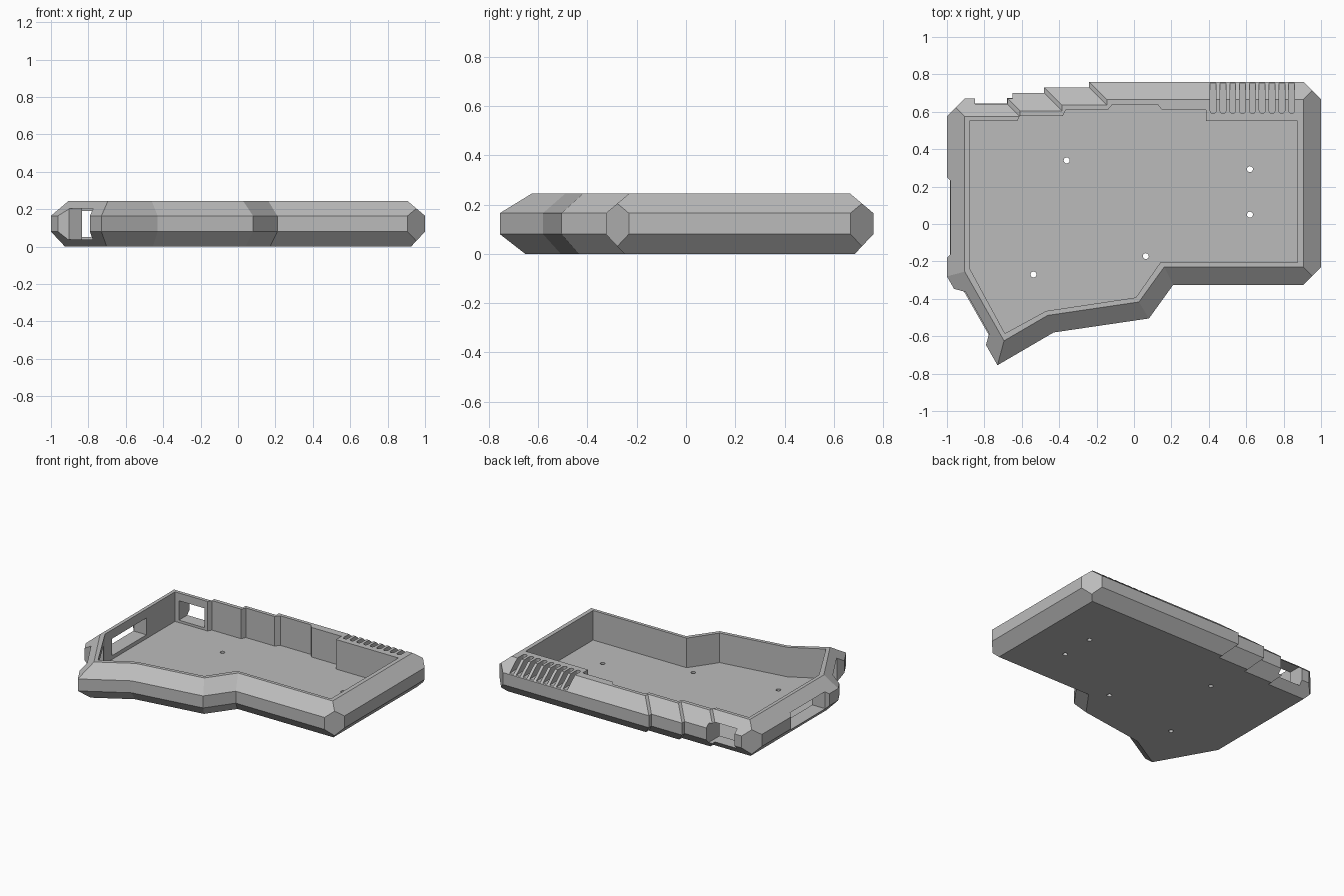
import bpy, bmesh, math
from mathutils import Vector

if "Cube" in bpy.data.objects:
    bpy.data.objects.remove(bpy.data.objects["Cube"])

grey = bpy.data.materials.new("case_grey")
grey.diffuse_color = (0.5, 0.5, 0.5, 1)
grey.use_nodes = True
grey.node_tree.nodes["Principled BSDF"].inputs["Base Color"].default_value = grey.diffuse_color


def inset(pts, d):
    """Mitred inward offset of a counter-clockwise outline."""
    p = [Vector(q) for q in pts]
    out = []
    for i, b in enumerate(p):
        u = (b - p[i - 1]).normalized()
        v = (p[(i + 1) % len(p)] - b).normalized()
        n1, n2 = Vector((-u.y, u.x)), Vector((-v.y, v.x))
        out.append(b + (n1 + n2) * d / (1 + n1.dot(n2)))
    return out


def loft(name, levels):
    """Closed solid through matching outlines given as (z, points)."""
    bm = bmesh.new()
    rings = [[bm.verts.new((p[0], p[1], z)) for p in pts] for z, pts in levels]
    bm.faces.new(rings[0][::-1])
    bm.faces.new(rings[-1])
    n = len(rings[0])
    for a, b in zip(rings, rings[1:]):
        for i in range(n):
            j = (i + 1) % n
            bm.faces.new((a[i], a[j], b[j], b[i]))
    bmesh.ops.recalc_face_normals(bm, faces=bm.faces)
    me = bpy.data.meshes.new(name)
    bm.to_mesh(me)
    bm.free()
    ob = bpy.data.objects.new(name, me)
    bpy.context.collection.objects.link(ob)
    me.materials.append(grey)
    return ob


def cut(pts, z0, z1):
    """Subtract a vertical prism from the case."""
    tool = loft("cutter", [(z0, pts), (z1, pts)])
    tool.hide_render = True
    mod = case.modifiers.new("cut", 'BOOLEAN')
    mod.operation, mod.solver, mod.object = 'DIFFERENCE', 'EXACT', tool
    dg = bpy.context.evaluated_depsgraph_get()
    me = bpy.data.meshes.new_from_object(case.evaluated_get(dg))
    case.modifiers.clear()
    case.data = me
    bpy.data.objects.remove(tool)


# Outer shell: widest in the middle, bevelled towards top and bottom
outline = [(-0.73, -0.755), (-0.43, -0.58), (0.08, -0.505), (0.21, -0.325),
           (1, -0.325), (1, 0.76), (-0.24, 0.76), (-0.24, 0.73),
           (-0.48, 0.73), (-0.48, 0.70), (-0.705, 0.70), (-0.705, 0.67),
           (-1, 0.67), (-1, -0.28)]
case = loft("keyboard_case", [(0, inset(outline, 0.075)), (0.08, outline),
                              (0.165, outline), (0.245, inset(outline, 0.095))])

# Open tray
FLOOR = 0.035
cut([(-0.69, -0.585), (-0.47, -0.465), (0.01, -0.393), (0.14, -0.207),
     (0.875, -0.207), (0.875, 0.55), (0.385, 0.55), (0.385, 0.61),
     (0.15, 0.61), (0.125, 0.64), (-0.115, 0.64), (-0.14, 0.61),
     (-0.365, 0.61), (-0.38, 0.578), (-0.61, 0.578), (-0.625, 0.55),
     (-0.88, 0.55), (-0.88, -0.235)], FLOOR, 0.4)

# Clipped vertical corners
for x, y, sx, sy in ((1, -0.325, 1, -1), (1, 0.76, 1, 1), (-1, 0.67, -1, 1)):
    c, e = 0.093, 0.1
    cut([(x + sx * e, y - sy * (c + e)), (x + sx * e, y + sy * e),
         (x - sx * (c + e), y + sy * e)], -0.1, 0.4)

# Rear port opening
cut([(-0.85, 0.52), (-0.65, 0.52), (-0.65, 0.8), (-0.85, 0.8)], 0.052, 0.19)

# Left side window, flared outwards
cut([(-0.84, -0.16), (-0.84, 0.23), (-0.98, 0.23), (-1.03, 0.28),
     (-1.03, -0.21), (-0.98, -0.16)], 0.062, 0.182)

# Slanted front-left window, flared outwards
along, out = Vector((0.497, -0.868)), Vector((-0.868, -0.497))
mid = Vector((-0.84, -0.475))
cut([mid + along * a + out * o for a, o in
     ((-0.13, -0.09), (0.13, -0.09), (0.13, 0), (0.23, 0.1),
      (-0.23, 0.1), (-0.13, 0))], 0.038, 0.203)

# Row of round-ended vent slots
for i in range(9):
    x, r = 0.423 + i * 0.0525, 0.016
    pts = [(x + r * math.cos(t), 0.607 + r * math.sin(t))
           for t in (math.pi * (1 + k / 8) for k in range(9))]
    cut(pts + [(x + r, 0.85), (x - r, 0.85)], 0.17, 0.4)

# Screw holes through the floor
for x, y in ((-0.36, 0.34), (0.62, 0.293), (0.62, 0.05), (0.063, -0.172), (-0.537, -0.27)):
    cut([(x + 0.016 * math.cos(k * math.tau / 20), y + 0.016 * math.sin(k * math.tau / 20))
         for k in range(20)], -0.1, 0.1)
